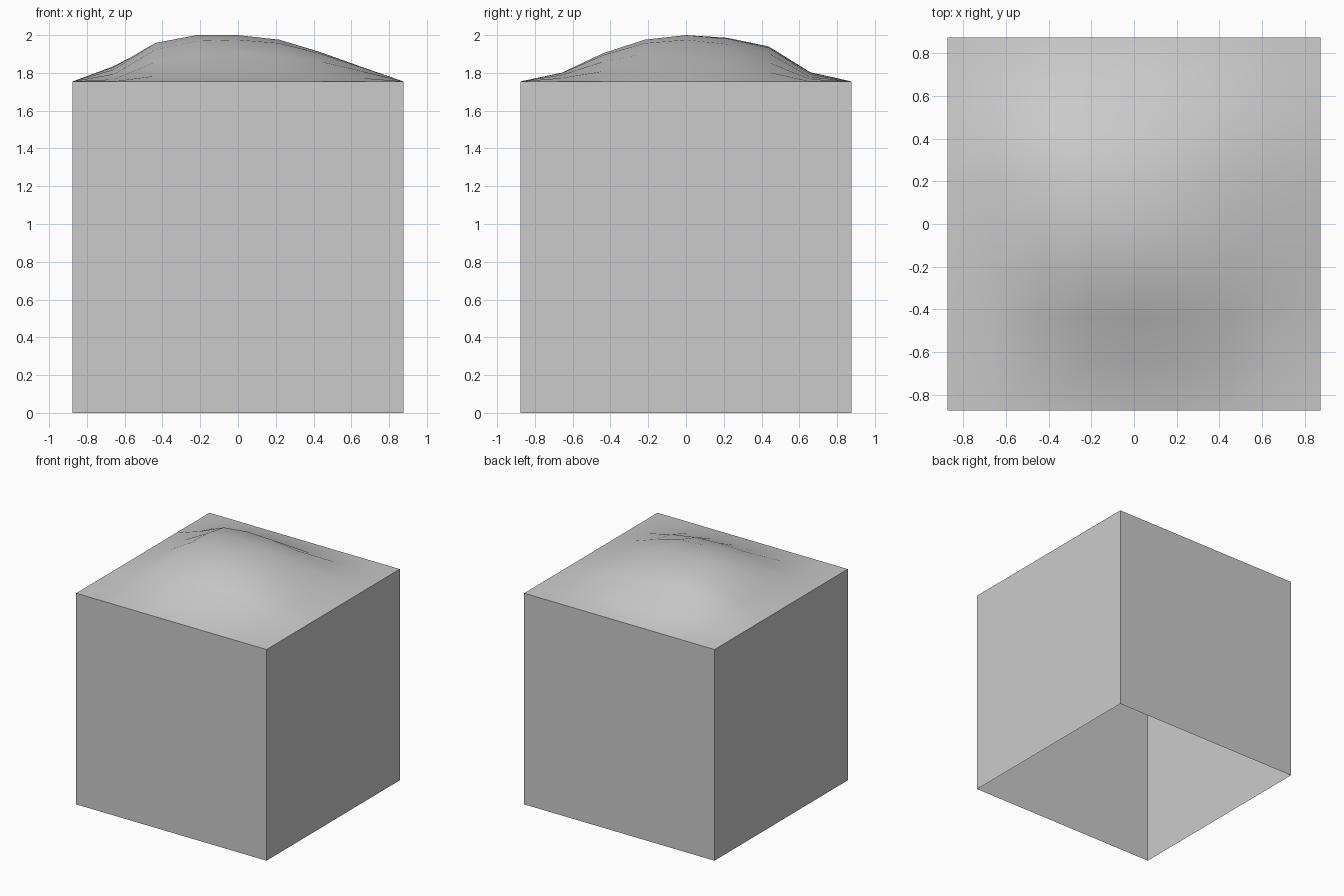
import bpy, bmesh
from math import radians

if "Cube" in bpy.data.objects:
    bpy.data.objects.remove(bpy.data.objects["Cube"])

N, H, WALL, RISE = 8, 0.875, 1.755, 0.245
STEP = 2 * H / N
# relative height of the mound across x and across y
FX = [0, .31, .83, 1, 1, .90, .63, .31, 0]
FY = [0, .19, .61, .90, 1, .94, .755, .20, 0]


def sample(profile, v):
    t = min(max((v + H) / STEP, 0), N - 1e-6)
    i = int(t)
    return profile[i] + (profile[i + 1] - profile[i]) * (t - i)


def mound(x, y):
    # crest leans slightly toward -x at the back
    skew = x + 0.18 * y * (1 - (x / H) ** 2)
    return WALL + RISE * sample(FX, skew) * sample(FY, y)


bm = bmesh.new()
# mounded top surface
bmesh.ops.create_grid(bm, x_segments=N, y_segments=N, size=H)
for v in bm.verts:
    v.co.z = mound(v.co.x, v.co.y)

# four walls, open underneath
border = [e for e in bm.edges if e.is_boundary]
walls = bmesh.ops.extrude_edge_only(bm, edges=border)["geom"]
for v in walls:
    if isinstance(v, bmesh.types.BMVert):
        v.co.z = 0
bmesh.ops.recalc_face_normals(bm, faces=bm.faces)
if max(bm.faces, key=lambda f: f.calc_center_median().z).normal.z < 0:
    bmesh.ops.reverse_faces(bm, faces=bm.faces)

mesh = bpy.data.meshes.new("mounded_block")
bm.to_mesh(mesh)
bm.free()
block = bpy.data.objects.new("mounded_block", mesh)
bpy.context.collection.objects.link(block)
bpy.context.view_layer.objects.active = block
block.select_set(True)
bpy.ops.object.shade_smooth_by_angle(angle=radians(40))
